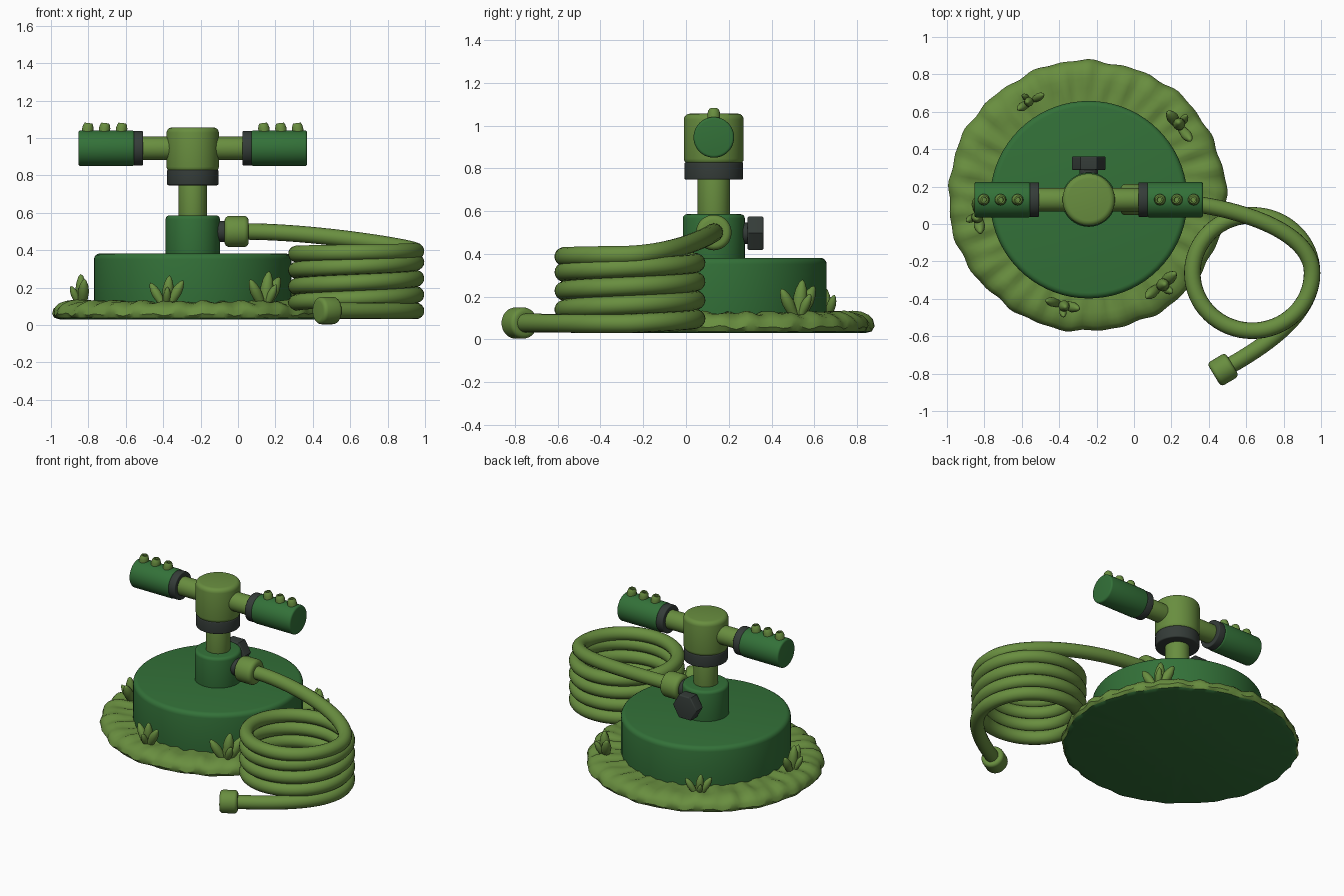
import bpy, bmesh, math
from mathutils import Vector

if "Cube" in bpy.data.objects:
    bpy.data.objects.remove(bpy.data.objects["Cube"])


def material(name, rgb):
    m = bpy.data.materials.new(name)
    m.diffuse_color = (*rgb, 1)
    m.use_nodes = True
    m.node_tree.nodes["Principled BSDF"].inputs["Base Color"].default_value = m.diffuse_color
    return m


GREEN = material("deep green", (0.033, 0.165, 0.040))
OLIVE = material("olive green", (0.140, 0.270, 0.050))
DARK = material("dark grey", (0.035, 0.045, 0.040))
CX, CY = -0.242, 0.13        # axis of the sprinkler


def finish(name, bm, mats, angle=40):
    bmesh.ops.remove_doubles(bm, verts=bm.verts, dist=1e-5)
    bmesh.ops.recalc_face_normals(bm, faces=bm.faces)
    for f in bm.faces:
        f.smooth = True
    me = bpy.data.meshes.new(name)
    bm.to_mesh(me)
    bm.free()
    me.set_sharp_from_angle(angle=math.radians(angle))
    for m in mats:
        me.materials.append(m)
    ob = bpy.data.objects.new(name, me)
    bpy.context.collection.objects.link(ob)
    return ob


def lathe_mesh(profile, origin, axis, seg):
    """Revolve (radius, distance) points about an axis; ends close on r = 0."""
    bm = bmesh.new()
    q = Vector(axis).to_track_quat('Z', 'Y')
    o = Vector(origin)
    rings = []
    for r, h in profile:
        if r == 0:
            rings.append([bm.verts.new(o + q @ Vector((0, 0, h)))] * seg)
        else:
            rings.append([bm.verts.new(o + q @ Vector((
                r * math.cos(2 * math.pi * i / seg),
                r * math.sin(2 * math.pi * i / seg), h))) for i in range(seg)])
    for a, b in zip(rings, rings[1:]):
        for i in range(seg):
            j = (i + 1) % seg
            loop = list(dict.fromkeys((a[i], a[j], b[j], b[i])))
            if len(loop) > 2:
                bm.faces.new(loop)
    return bm


def lathe(name, profile, origin, axis, mat, seg=48):
    return finish(name, lathe_mesh(profile, origin, axis, seg), [mat])


def rod(name, a, b, r, mat, bevel=0.012, seg=48):
    """Cylinder from a to b with rounded rims."""
    a, b = Vector(a), Vector(b)
    n = (b - a).length
    arc = [(math.sin(t * math.pi / 8), 1 - math.cos(t * math.pi / 8)) for t in range(5)]
    low = [(r - bevel + bevel * s, bevel * c) for s, c in arc]
    high = [(x, n - y) for x, y in reversed(low)]
    return lathe(name, [(0, 0)] + low + high + [(0, n)], a, b - a, mat, seg)


def post(name, z0, z1, r, mat, bevel=0.012):
    return rod(name, (CX, CY, z0), (CX, CY, z1), r, mat, bevel, 72)


# Grass mound: flat disc with a rippled rim, green underneath
prof = [(0, .03), (.70, .03), (.73, .038), (.742, .058), (.735, .085), (.715, .105),
        (.68, .12), (.64, .125), (.59, .122), (.54, .122), (.45, .12), (0, .12)]
bm = lathe_mesh(prof, (0, 0, 0), (0, 0, 1), 160)
for v in bm.verts:
    r = math.hypot(v.co.x, v.co.y)
    if r > 0.5:
        t = math.atan2(v.co.y, v.co.x)
        w = (r - 0.5) / 0.24
        k = 1 + w * (.006 * math.sin(17 * t) + .005 * math.sin(29 * t + 1) + .005 * math.sin(7 * t + 2))
        v.co.x *= k
        v.co.y *= k * 0.975
        if v.co.z > .05:
            v.co.z += .006 * math.sin(37 * t + 9 * r) + .005 * math.sin(23 * t - 14 * r)
    v.co += Vector((-.25, .15, 0))
bm.normal_update()
for f in bm.faces:
    f.material_index = 1 if abs(f.normal.z) > .9 and f.calc_center_median().z < .035 else 0
finish("grass_mound", bm, [OLIVE, GREEN])

# Grass tufts: blades leaning along the rim, one upright, one outward
blade = [(0, -.03), (.02, -.02), (.027, .04), (.03, .075), (.024, .11), (.012, .14), (0, .152)]
for n, (x, y, s) in enumerate([(-.55, .655, .8), (.245, .52, 1.05), (-.834, .05, 1),
                               (-.385, -.43, .95), (.14, -.33, 1.1)]):
    out = Vector((x - CX, y - CY, 0)).normalized()
    side = Vector((-out.y, out.x, 0))
    leans = [side * .6, side * -.6, side * .12 + out * .05, out * .5 + side * .2]
    for k, lean in enumerate(leans):
        size = s * (1, .9, 1.05, .7)[k]
        lathe(f"grass_blade_{n}_{k}", [(r * size, h * size) for r, h in blade],
              Vector((x, y, .115)) + lean * .035, lean + Vector((0, 0, 1)), OLIVE, 16)

# Body stack
post("base_disc", .06, .382, .528, GREEN, .03)
post("hub", .36, .586, .145, GREEN, .02)
post("stem", .57, .77, .076, OLIVE)
post("stem_collar", .747, .83, .137, DARK, .008)
post("tee_head", .818, 1.056, .14, OLIVE, .028)

# Arms with collars, barrels and nozzles, mirrored about the axis
nozzle = [(.03, 0), (.03, .022), (.026, .038), (.02, .048), (.012, .048), (.012, .03), (0, .03)]
AZ = .945
for name, s in (("left", -1), ("right", 1)):
    def px(d):
        return (CX + s * d, CY, AZ)
    rod(name + "_arm_pipe", px(.05), px(.30), .062, OLIVE)
    rod(name + "_arm_collar", px(.265), px(.316), .092, DARK, .006)
    rod(name + "_barrel", px(.312), px(.611), .095, GREEN, .012)
    for k, d in enumerate((.382, .473, .563)):
        lathe(f"{name}_nozzle_{k}", nozzle, (CX + s * d, CY, 1.032), (s * -.12, 0, 1), OLIVE, 24)

# Hexagonal plug at the back of the hub
rod("plug_neck", (CX, CY + .1, .497), (CX, CY + .17, .497), .05, DARK)
rod("hex_plug", (CX, CY + .158, .497), (CX, CY + .232, .497), .09, DARK, .008, 6)

# Hose connector on the right of the hub
rod("inlet_ring", (-.13, CY, .5), (-.06, CY, .5), .056, DARK, .005)
rod("hose_connector", (-.072, CY, .5), (.057, CY, .5), .083, OLIVE, .025)

# Hose: lead-in curve, four-turn coil, tail
def bezier(p, steps):
    p = [Vector(c) for c in p]
    for i in range(steps):
        t = i / steps
        u = 1 - t
        yield u**3 * p[0] + 3 * u * u * t * p[1] + 3 * u * t * t * p[2] + t**3 * p[3]


HX, HY, HR = .632, -.262, .32
path = list(bezier([(.03, CY, .5), (.42, CY, .5), (HX + HR, .0, .41), (HX + HR, HY, .395)], 40))
for i in range(4 * 64):
    t = i / 64
    z = .395 - .03 * t if t < .5 else .38 - (t - .5) / 3.5 * .305
    a = -2 * math.pi * t
    path.append(Vector((HX + HR * math.cos(a), HY + HR * .965 * math.sin(a), z)))
path += list(bezier([(HX + HR, HY, .075), (HX + HR, -.47, .075),
                     (.74, -.63, .076), (.50, -.765, .077)], 32))
cu = bpy.data.curves.new("hose", 'CURVE')
cu.dimensions = '3D'
cu.bevel_depth = .044
cu.bevel_resolution = 6
cu.use_fill_caps = True
sp = cu.splines.new('POLY')
sp.points.add(len(path) - 1)
for pt, co in zip(sp.points, path):
    pt.co = (*co, 1)
hose = bpy.data.objects.new("hose", cu)
bpy.context.collection.objects.link(hose)
cu.materials.append(OLIVE)
bpy.context.view_layer.objects.active = hose
hose.select_set(True)
bpy.ops.object.convert(target='MESH')
bpy.ops.object.shade_smooth_by_angle(angle=math.radians(40))

# Hose end fitting
rod("hose_end_fitting", (.525, -.75, .077), (.428, -.808, .077), .073, OLIVE, .022)
